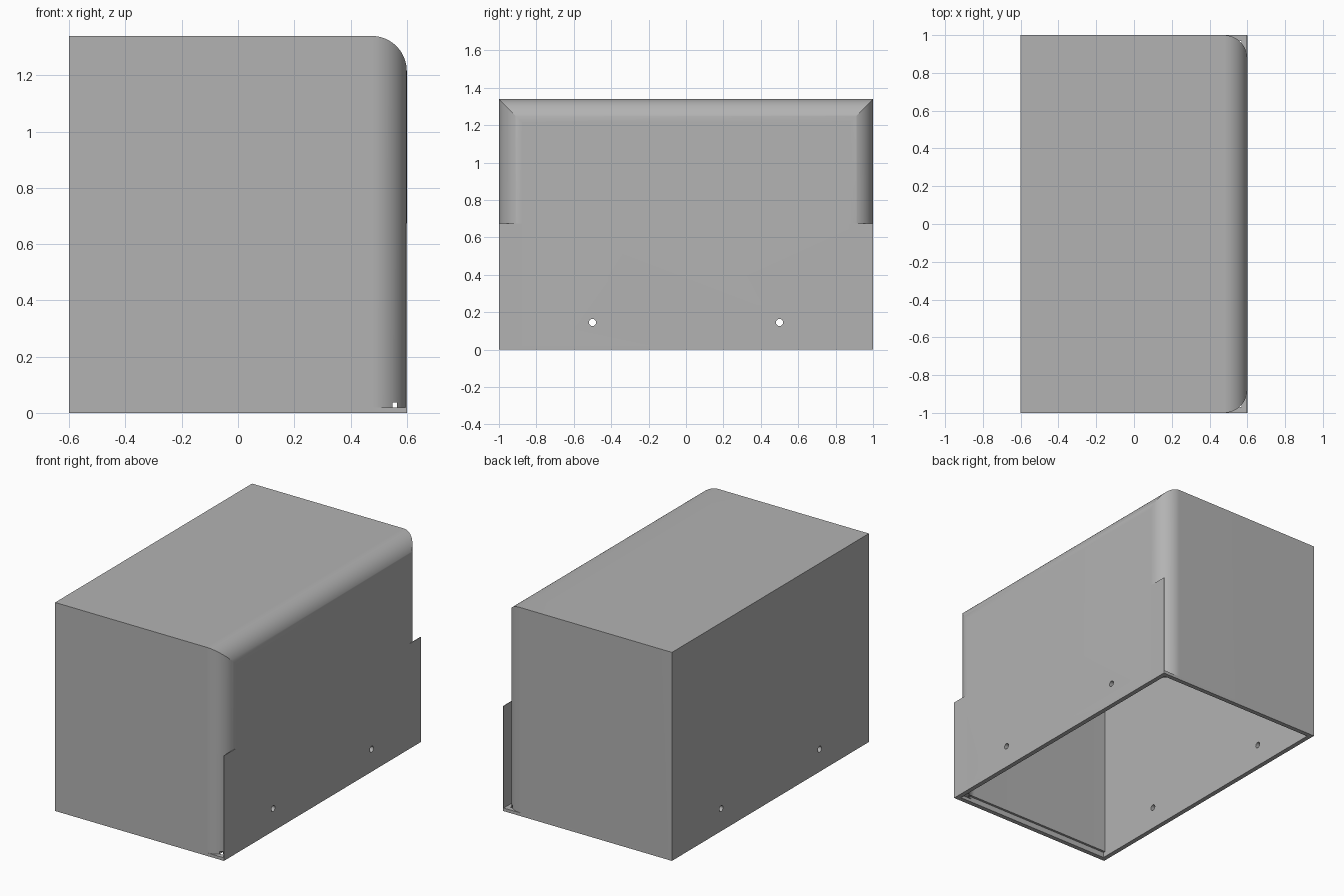
import bpy, bmesh, math

if "Cube" in bpy.data.objects:
    bpy.data.objects.remove(bpy.data.objects["Cube"], do_unlink=True)

HX, HY, TOP = 0.6, 1.0, 1.34      # half width, half length, height
R, WALL, LIP = 0.125, 0.03, 0.02  # corner radius, wall thickness, rim height

grey = bpy.data.materials.new("plain_grey")
grey.use_nodes = True
grey.diffuse_color = (0.45, 0.45, 0.45, 1)
grey.node_tree.nodes["Principled BSDF"].inputs["Base Color"].default_value = grey.diffuse_color


def arc(cx, cy, r, start, end, steps=24):
    angles = [math.radians(start + (end - start) * i / steps) for i in range(steps + 1)]
    return [(cx + r * math.cos(a), cy + r * math.sin(a)) for a in angles]


def prism(name, points, direction):
    """Extrude a closed loop of 3D points along a vector."""
    bm = bmesh.new()
    face = bm.faces.new([bm.verts.new(p) for p in points])
    out = bmesh.ops.extrude_face_region(bm, geom=[face])
    moved = [v for v in out["geom"] if isinstance(v, bmesh.types.BMVert)]
    bmesh.ops.translate(bm, verts=moved, vec=direction)
    bmesh.ops.recalc_face_normals(bm, faces=bm.faces)
    mesh = bpy.data.meshes.new(name)
    bm.to_mesh(mesh)
    bm.free()
    mesh.materials.append(grey)
    obj = bpy.data.objects.new(name, mesh)
    bpy.context.collection.objects.link(obj)
    return obj


def box(name, x0, x1, y0, y1, z0, z1):
    loop = [(x0, y0, z0), (x1, y0, z0), (x1, y1, z0), (x0, y1, z0)]
    return prism(name, loop, (0, 0, z1 - z0))


def boolean(target, tool, operation):
    """Apply a boolean and discard the tool."""
    mod = target.modifiers.new("cut", "BOOLEAN")
    mod.operation, mod.object, mod.solver = operation, tool, "EXACT"
    bpy.context.view_layer.objects.active = target
    bpy.ops.object.modifier_apply(modifier=mod.name)
    bpy.data.objects.remove(tool, do_unlink=True)


def rounded_block(name, hx, hy, z0, z1, r):
    """Block whose top and upright edges on the +x side are rounded and mitred."""
    cx = hx - r
    plan = [(-hx, -hy)] + arc(cx, -hy + r, r, -90, 0) + arc(cx, hy - r, r, 0, 90) + [(-hx, hy)]
    side = [(-hx, z0), (hx, z0)] + arc(cx, z1 - r, r, 0, 90) + [(-hx, z1)]
    block = prism(name, [(x, y, z0) for x, y in plan], (0, 0, z1 - z0))
    rounding = prism("rounding", [(x, -hy - 0.1, z) for x, z in side], (0, 2 * hy + 0.2, 0))
    boolean(block, rounding, "INTERSECT")
    return block


# Hollow cover: end walls are thicker just above the rim
cover = rounded_block("cover_shell", HX, HY, LIP, TOP, R)
END = 0.045
boolean(cover, rounded_block("cavity", HX - WALL, HY - END, -0.1, TOP - WALL, R - WALL), "DIFFERENCE")
boolean(cover, rounded_block("rim_recess", HX - WALL, HY - WALL, -0.2, 0.035, R - WALL), "DIFFERENCE")

# Screw holes through both long walls
for y in (-0.5, 0.5):
    circle = arc(y, 0.145, 0.019, 0, 345, 23)
    boolean(cover, prism("drill", [(-1, a, b) for a, b in circle], (2, 0, 0)), "DIFFERENCE")

# Small relief slots at the foot of the rounded corners
boolean(cover, box("slot_cutter", 0.55, 0.565, -1.2, 1.2, 0.01, 0.037), "DIFFERENCE")

# Square rim around the open bottom
rim = box("bottom_rim", -HX, HX, -HY, HY, 0, LIP)
boolean(rim, box("rim_opening", WALL - HX, HX - WALL, WALL - HY, HY - WALL, -0.1, 0.1), "DIFFERENCE")

# Thin flat ears extending the long wall past the rounded corners
for side, name in ((-1, "front_ear"), (1, "back_ear")):
    y0, y1 = sorted((side * (HY - R), side * HY))
    box(name, HX - 0.004, HX, y0, y1, LIP, 0.675)

# Smooth the rounded corners, keep real edges sharp
bpy.ops.object.select_all(action="DESELECT")
cover.select_set(True)
bpy.context.view_layer.objects.active = cover
bpy.ops.object.shade_smooth_by_angle(angle=math.radians(20))
